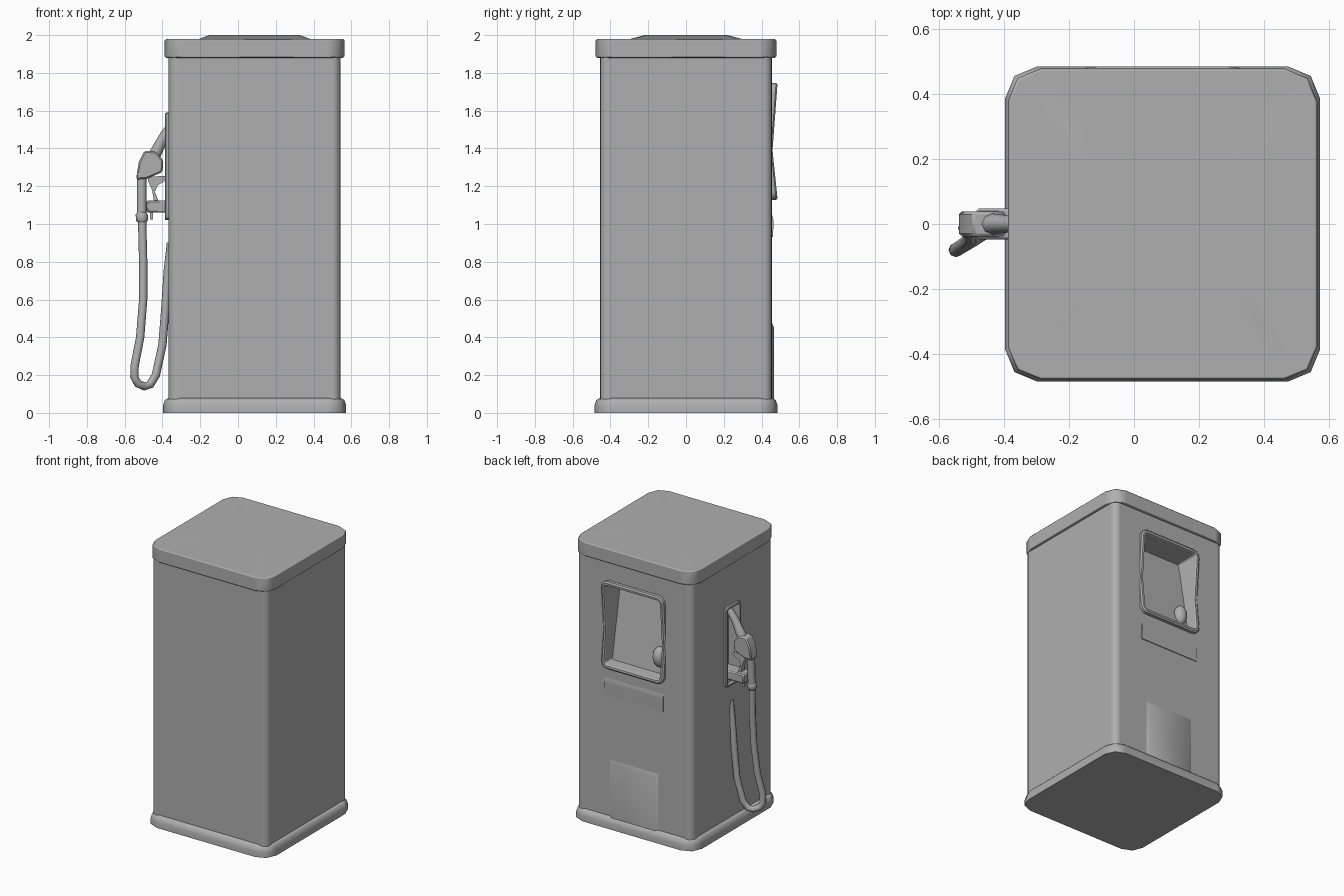
import bpy, bmesh, math
from mathutils import Vector

if "Cube" in bpy.data.objects:
    bpy.data.objects.remove(bpy.data.objects["Cube"])

CX = 0.088  # centre of the cabinet in x

# Darker grey shared by every part
GREY = bpy.data.materials.new("mid_grey")
GREY.diffuse_color = (0.43, 0.43, 0.43, 1)
GREY.use_nodes = True
GREY.node_tree.nodes["Principled BSDF"].inputs["Base Color"].default_value = GREY.diffuse_color


def finish(name, bm, angle=35):
    bmesh.ops.recalc_face_normals(bm, faces=bm.faces)
    me = bpy.data.meshes.new(name)
    bm.to_mesh(me)
    bm.free()
    for p in me.polygons:
        p.use_smooth = True
    me.set_sharp_from_angle(angle=math.radians(angle))
    me.materials.append(GREY)
    ob = bpy.data.objects.new(name, me)
    bpy.context.collection.objects.link(ob)
    return ob


def rounded(cu, cv, hu, hv, r, seg=2, mid=None):
    """Rounded rectangle outline; mid adds a point on both upright sides."""
    pts = []
    for i, (su, sv) in enumerate([(1, 1), (-1, 1), (-1, -1), (1, -1)]):
        for k in range(seg + 1):
            a = math.pi / 2 * (i + k / seg)
            pts.append((cu + su * (hu - r) + r * math.cos(a),
                        cv + sv * (hv - r) + r * math.sin(a)))
        if mid is not None and i == 1:
            pts.append((cu - hu, mid))
        if mid is not None and i == 3:
            pts.append((cu + hu, mid))
    return pts


def loft(name, loops, cap_start=True, cap_end=True, angle=35):
    bm = bmesh.new()
    rows = [[bm.verts.new(p) for p in lp] for lp in loops]
    n = len(rows[0])
    for a, b in zip(rows, rows[1:]):
        for i in range(n):
            bm.faces.new((a[i], a[(i + 1) % n], b[(i + 1) % n], b[i]))
    if cap_start:
        bm.faces.new(rows[0])
    if cap_end:
        bm.faces.new(rows[-1])
    return finish(name, bm, angle)


def weighted(ob):
    """Keep large flat faces evenly shaded."""
    m = ob.modifiers.new("weighted_normals", 'WEIGHTED_NORMAL')
    m.keep_sharp = True
    m.weight = 100


def stack(name, levels, seg=2, angle=50):
    """Levels of (z, half x, half y, corner radius)."""
    return loft(name, [[(u, v, z) for u, v in rounded(CX, 0, hx, hy, r, seg)]
                       for z, hx, hy, r in levels], angle=angle)


def prism(name, pts, y0, y1, bevel=0.0):
    ob = loft(name, [[(x, y, z) for x, z in pts] for y in (y0, y1)])
    if bevel:
        m = ob.modifiers.new("bevel", 'BEVEL')
        m.width, m.segments = bevel, 1
    return ob


def box(name, x0, x1, y0, y1, z0, z1, bevel=0.0):
    return prism(name, [(x0, z0), (x1, z0), (x1, z1), (x0, z1)], y0, y1, bevel)


def tube(name, pts, r, sides=8):
    pts = [Vector(p) for p in pts]
    loops = []
    for i, p in enumerate(pts):
        t = (pts[min(i + 1, len(pts) - 1)] - pts[max(i - 1, 0)]).normalized()
        u = t.cross(Vector((0, 1, 0))).normalized()
        v = t.cross(u)
        rad = r[i] if isinstance(r, (list, tuple)) else r
        loops.append([p + rad * (math.cos(a) * u + math.sin(a) * v)
                      for a in (2 * math.pi * k / sides for k in range(sides))])
    return loft(name, loops, angle=50)


# Cabinet, plinth, and cap with a gentle crown
body = stack("cabinet", [(0.05, 0.455, 0.455, 0.045), (1.9, 0.455, 0.455, 0.045)], seg=4)
plinth = stack("plinth", [(0, 0.485, 0.485, 0.1), (0.04, 0.485, 0.485, 0.1),
                          (0.068, 0.475, 0.475, 0.09), (0.08, 0.455, 0.455, 0.07)])
cap = stack("cap", [(1.88, 0.468, 0.47, 0.09), (1.887, 0.476, 0.478, 0.1),
                    (1.972, 0.476, 0.478, 0.1), (1.98, 0.468, 0.47, 0.094),
                    (1.98, 0.295, 0.295, 0.06), (2.0, 0.24, 0.22, 0.05)])
weighted(plinth)
weighted(cap)

# Openings for the display and the nozzle holder
for name, dims in (("display_cutter", (CX - 0.22, CX + 0.22, 0.2, 0.6, 1.155, 1.725)),
                   ("holster_cutter", (-0.5, -0.27, -0.05, 0.08, 1.045, 1.565))):
    c = box(name, *dims)
    c.hide_render = True
    c.hide_viewport = True
    m = body.modifiers.new(name, 'BOOLEAN')
    m.object, m.operation, m.solver = c, 'DIFFERENCE', 'EXACT'
weighted(body)


# Display surround, bent at the waist, with a sloping recessed screen
def front_y(z):
    return 0.458 + (0.027 * (z - 1.39) / 0.36 if z > 1.39 else 0.027 * (1.39 - z) / 0.26)


def screen_y(z):
    return 0.405 - 0.10 * (z - 1.16) / 0.56


loops = []
for inset, fy in ((0, lambda z: 0.44), (0, lambda z: front_y(z) - 0.008), (0.01, front_y),
                  (0.024, front_y), (0.032, lambda z: front_y(z) - 0.012), (0.038, screen_y)):
    loops.append([(x, fy(z), z) for x, z in
                  rounded(CX, 1.437, 0.245 - inset, 0.31 - inset, 0.05 - inset, 3, 1.39)])
weighted(loft("display_surround", loops, cap_start=False))

# Oval button on the screen
bm = bmesh.new()
bmesh.ops.create_uvsphere(bm, u_segments=16, v_segments=8, radius=1)
for v in bm.verts:
    v.co = Vector((-0.065 + v.co.x * 0.045, 0.39 + v.co.y * 0.045, 1.275 + v.co.z * 0.07))
finish("screen_button", bm, 60)


# Shallow panels below the display
def back_panel(name, half, profile):
    weighted(loft(name, [[(x, y, z) for y, z in profile] for x in (CX - half, CX + half)]))


back_panel("slot_panel", 0.23, [(0.44, 0.93), (0.461, 0.93), (0.463, 1.02), (0.454, 1.055), (0.44, 1.055)])
loft("service_panel", [[(x, y, z) for x, z in ((CX - h, 0.06), (CX + h, 0.06), (CX + h, t), (CX - h, t))]
                       for y, h, t in ((0.454, 0.19, 0.48), (0.466, 0.172, 0.45))], cap_start=False, angle=60)

# Nozzle holder: raised rim around a recess
loops = []
for inset, x in ((0, -0.35), (0, -0.38), (0.006, -0.386), (0.018, -0.386), (0.022, -0.38), (0.024, -0.30)):
    loops.append([(x, y, z) for y, z in
                  rounded(0.015, 1.305, 0.085 - inset, 0.285 - inset, 0.03 - inset, 2)])
weighted(loft("holster", loops, cap_start=False))
box("nozzle_rest", -0.485, -0.29, -0.048, 0.048, 1.06, 1.125, 0.008)
box("rest_pin", -0.467, -0.45, -0.01, 0.01, 1.025, 1.07)

# Nozzle: body, spout, trigger guard, handle
prism("nozzle_body", [(-0.54, 1.235), (-0.525, 1.33), (-0.495, 1.388), (-0.435, 1.383),
                      (-0.395, 1.335), (-0.40, 1.275), (-0.482, 1.24)], -0.038, 0.038, 0.008)
tube("nozzle_spout", [(-0.45, 0, 1.35), (-0.385, 0, 1.475), (-0.33, 0, 1.55)], [0.034, 0.026, 0.022])
prism("trigger_guard", [(-0.48, 1.25), (-0.385, 1.255), (-0.375, 1.235), (-0.425, 1.205), (-0.44, 1.17),
                        (-0.42, 1.12), (-0.445, 1.12), (-0.455, 1.18), (-0.475, 1.225)], -0.018, 0.018)
tube("nozzle_handle", [(-0.51, 0, 1.26), (-0.51, -0.01, 1.05)], 0.026)
tube("hose_coupling", [(-0.51, -0.01, 1.06), (-0.51, -0.012, 1.05), (-0.508, -0.015, 1.02),
                       (-0.508, -0.015, 1.01)], [0.024, 0.032, 0.032, 0.024])

# Hanging hose loop
tube("hose", [(-0.508, -0.015, 1.03), (-0.502, -0.03, 0.8), (-0.502, -0.045, 0.6), (-0.518, -0.06, 0.4),
              (-0.547, -0.08, 0.25), (-0.549, -0.08, 0.19), (-0.53, -0.07, 0.155), (-0.495, -0.048, 0.14),
              (-0.465, -0.03, 0.15), (-0.435, -0.015, 0.2), (-0.40, 0.0, 0.36),
              (-0.385, 0.005, 0.55), (-0.372, 0.01, 0.75), (-0.355, 0.01, 0.9)], 0.022)
